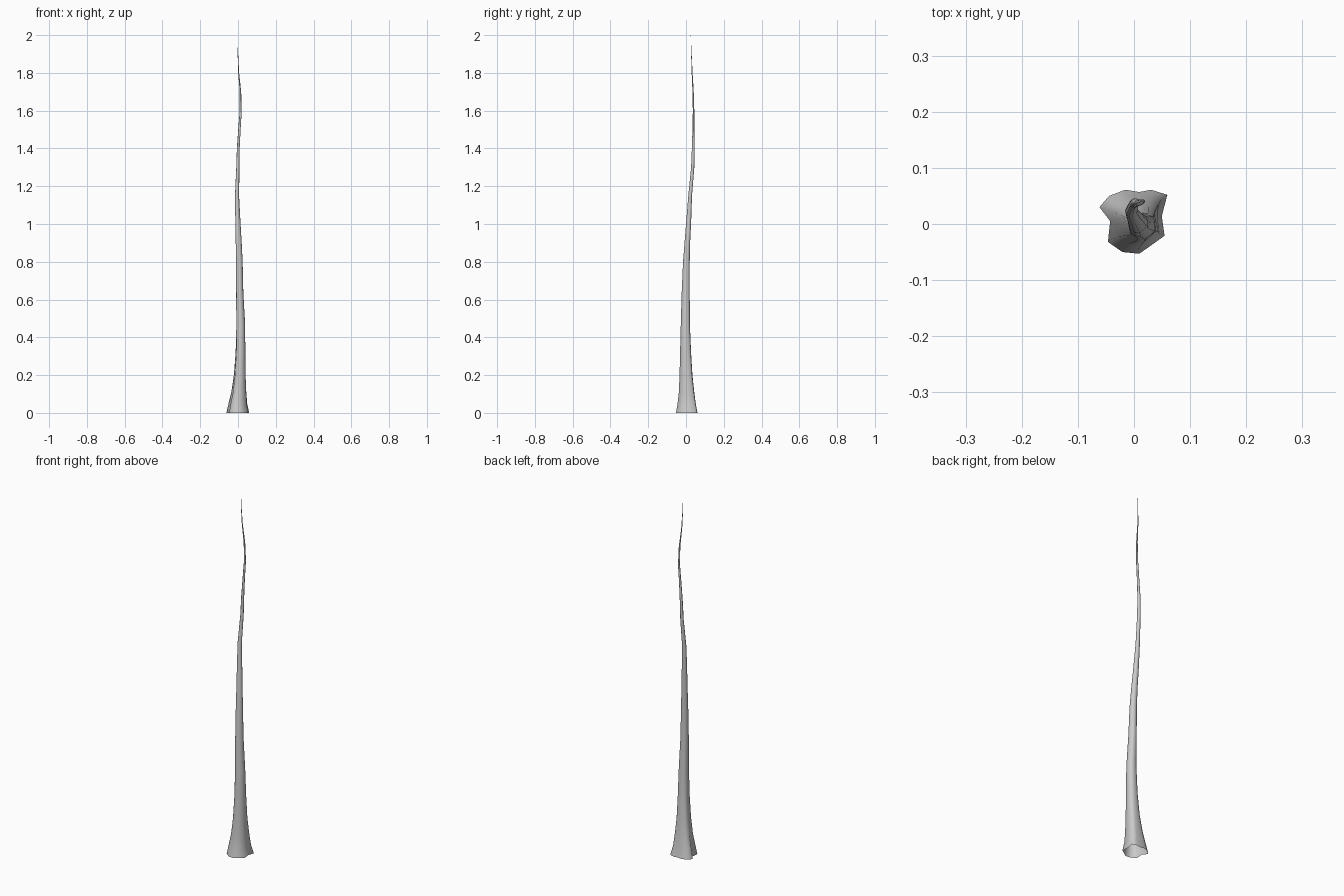
import bpy, bmesh, math
from mathutils import Vector

# Rooted outline of the trunk foot (x, y), 12 sides
FOOT = [(.05, .012), (.06, .05), (.031, .059), (.01, .055), (-.015, .059), (-.044, .048),
        (-.061, .028), (-.042, .003), (-.046, -.034), (-.02, -.052), (.01, -.055), (.055, -.023)]

# Trunk stations: z, x min, x max, y min, y max, share of root outline
STATIONS = [(0, -.061, .06, -.055, .059, 1), (.05, -.05, .05, -.046, .05, .9),
            (.11, -.036, .047, -.039, .043, .7), (.2, -.023, .043, -.035, .034, .5),
            (.32, -.014, .041, -.032, .027, .35), (.47, -.010, .039, -.028, .021, .2),
            (.64, -.011, .029, -.023, .020, .1), (.8, -.011, .025, -.016, .020, 0),
            (.9, -.012, .020, -.008, .022, 0), (1.0, -.014, .014, 0, .027, 0),
            (1.15, -.016, .006, .012, .032, 0), (1.3, -.009, .008, .027, .044, 0),
            (1.4, -.006, .009, .031, .046, 0), (1.5, .001, .014, .034, .044, 0),
            (1.6, .009, .020, .036, .044, 0), (1.7, .009, .017, .034, .041, 0),
            (1.8, .001, .006, .030, .035, 0), (1.9, -.002, .001, .027, .030, 0)]

bm = bmesh.new()
rings = []
for z, x0, x1, y0, y1, root in STATIONS:
    ring = []
    for fx, fy in FOOT:
        a = math.atan2(fy, fx)
        flare = Vector((fx / .0605, fy / .057))
        p = Vector((math.cos(a), math.sin(a))).lerp(flare, root)
        ring.append(bm.verts.new(((x0 + x1) / 2 + p.x * (x1 - x0) / 2,
                                  (y0 + y1) / 2 + p.y * (y1 - y0) / 2, z)))
    rings.append(ring)

# Bark walls, closing to a point at the top; the foot stays open
n = len(FOOT)
for lo, hi in zip(rings, rings[1:]):
    for i in range(n):
        j = (i + 1) % n
        bm.faces.new((lo[i], lo[j], hi[j], hi[i]))
tip = bm.verts.new((0, .025, 2))
for i in range(n):
    bm.faces.new((rings[-1][i], rings[-1][(i + 1) % n], tip))
for f in bm.faces:
    f.smooth = True

mesh = bpy.data.meshes.new("trunk")
bm.to_mesh(mesh)
bm.free()
trunk = bpy.data.objects.new("trunk", mesh)
bpy.context.collection.objects.link(trunk)
